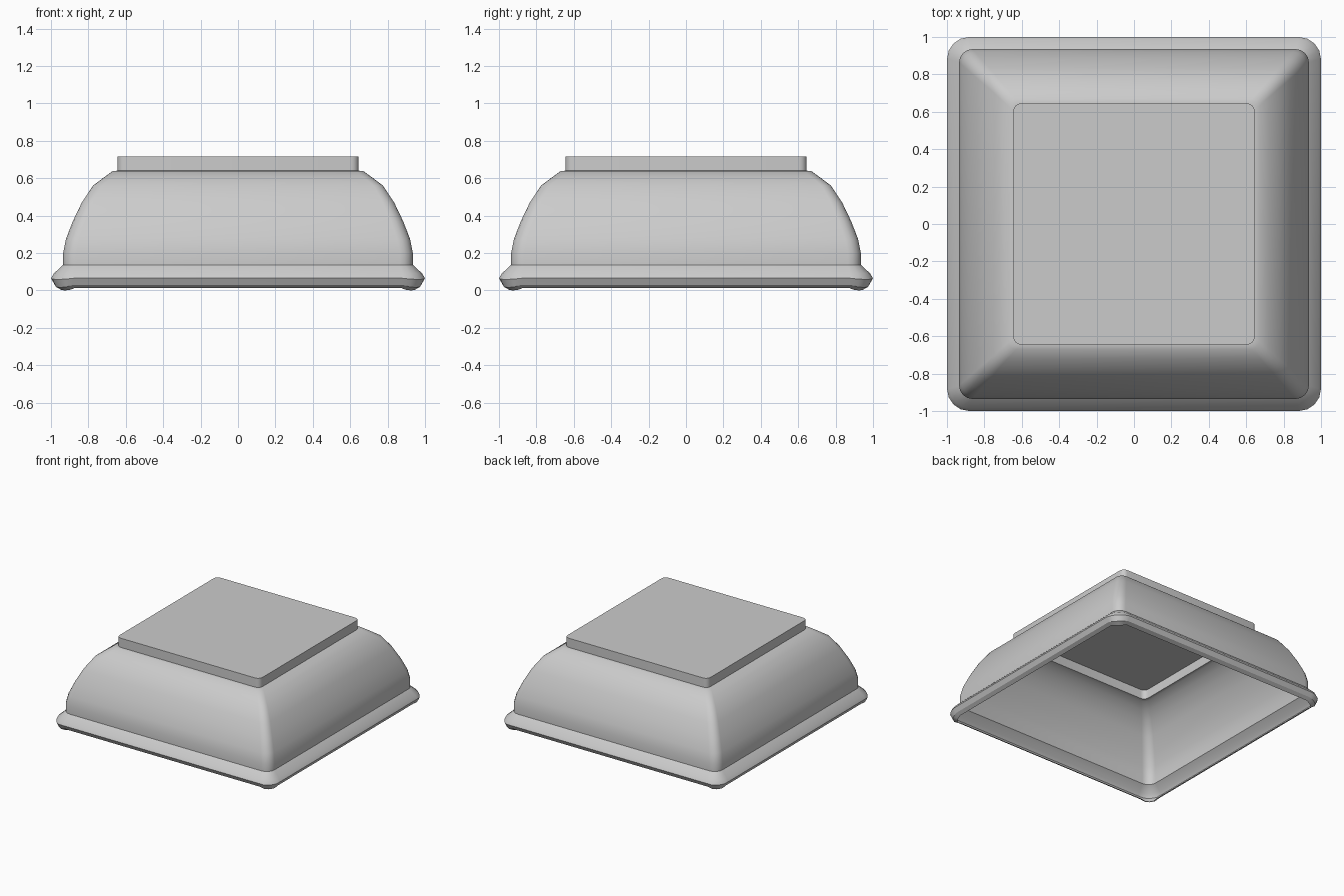
import bpy, bmesh, math

if "Cube" in bpy.data.objects:
    bpy.data.objects.remove(bpy.data.objects["Cube"])


def rounded_square(half, radius, z, dip=0.0, steps=4):
    """Ring of points; dip lowers the rounded corners."""
    pts = []
    c = half - radius
    for q, (sx, sy) in enumerate([(1, 1), (-1, 1), (-1, -1), (1, -1)]):
        for i in range(steps + 1):
            a = math.pi / 2 * (q + i / steps)
            drop = dip * math.sin(math.pi * i / steps) ** 0.5 if 0 < i < steps else 0
            pts.append((sx * c + radius * math.cos(a),
                        sy * c + radius * math.sin(a), z - drop))
    return pts


def loft(name, rings, cap=False):
    bm = bmesh.new()
    loops = [[bm.verts.new(p) for p in rounded_square(*r)] for r in rings]
    for a, b in zip(loops, loops[1:]):
        n = len(a)
        for i in range(n):
            j = (i + 1) % n
            bm.faces.new((a[i], a[j], b[j], b[i]))
    if cap:
        bm.faces.new(loops[-1])
    me = bpy.data.meshes.new(name)
    bm.to_mesh(me)
    bm.free()
    ob = bpy.data.objects.new(name, me)
    bpy.context.collection.objects.link(ob)
    bpy.ops.object.select_all(action='DESELECT')
    ob.select_set(True)
    bpy.context.view_layer.objects.active = ob
    bpy.ops.object.shade_smooth_by_angle(angle=math.radians(32))
    return ob


# rolled rim around the open mouth: (half width, corner radius, z, corner dip)
loft("rim", [(0.95, 0.08, 0.014, 0.014), (0.98, 0.10, 0.03, 0.014),
             (1.0, 0.12, 0.065, 0.006), (0.985, 0.105, 0.09),
             (0.935, 0.07, 0.137)])

# curved bowl wall, open underneath
loft("bowl_wall", [(0.935, 0.07, 0.137), (0.935, 0.07, 0.20), (0.92, 0.07, 0.275),
                   (0.883, 0.065, 0.37), (0.835, 0.06, 0.47), (0.775, 0.05, 0.56),
                   (0.72, 0.045, 0.602), (0.67, 0.04, 0.638), (0.645, 0.04, 0.64)])

# raised square foot, hollow inside
loft("foot", [(0.645, 0.04, 0.64), (0.645, 0.04, 0.715)], cap=True)
